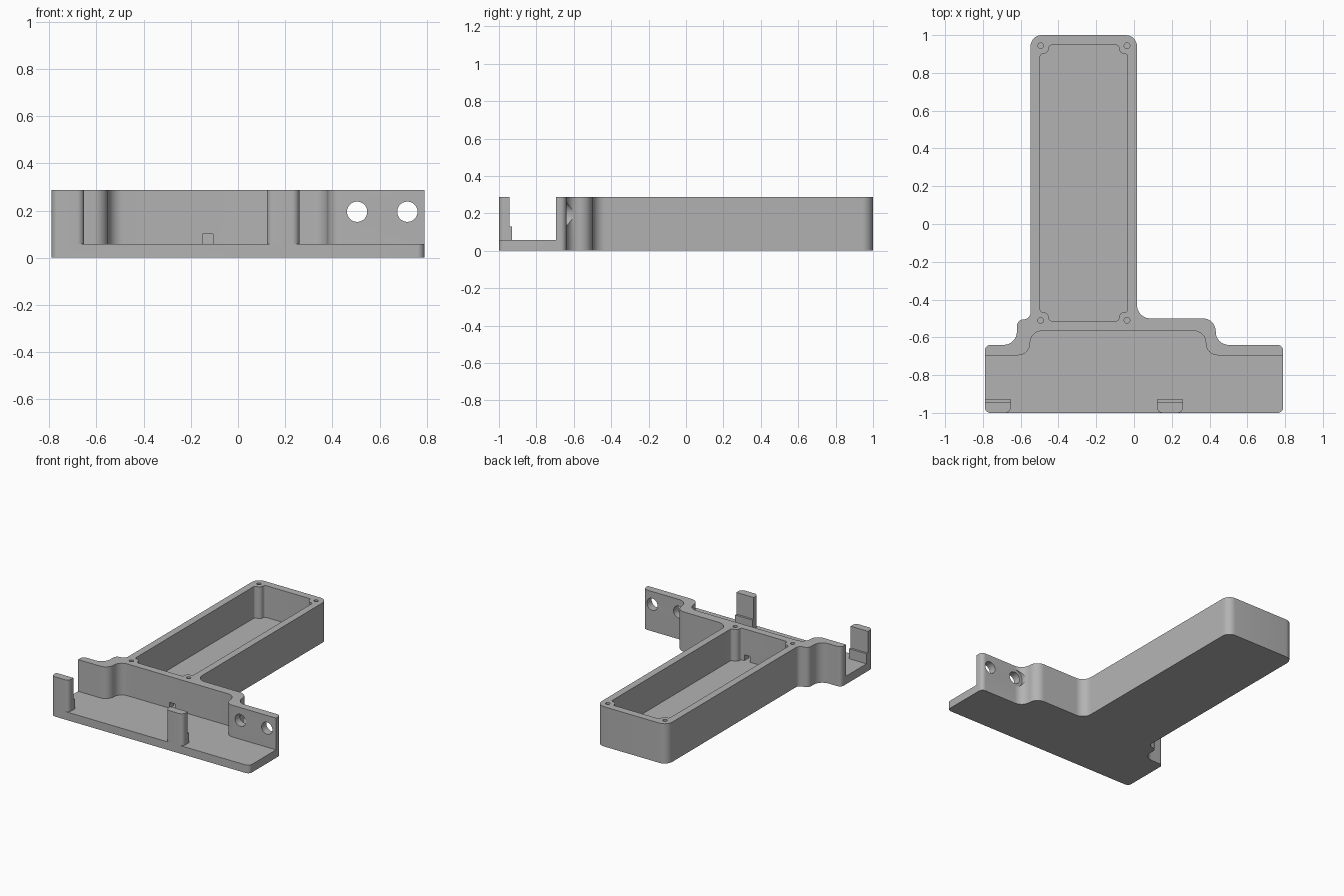
import bpy, bmesh, math
from mathutils import Vector

cube = bpy.data.objects.get("Cube")
if cube:
    bpy.data.objects.remove(cube, do_unlink=True)

grey = bpy.data.materials.new("plain grey")
grey.use_nodes = True
GREY = (0.45, 0.45, 0.45, 1)
grey.diffuse_color = GREY
grey.node_tree.nodes["Principled BSDF"].inputs["Base Color"].default_value = GREY

TOP, FLOOR = 0.287, 0.058


def rounded(points, steps=8):
    """Outline from (x, y, radius) corners, each replaced by an arc."""
    out = []
    for i, (x, y, r) in enumerate(points):
        p = Vector((x, y))
        if not r:
            out.append(p)
            continue
        a = (Vector(points[i - 1][:2]) - p).normalized()
        b = (Vector(points[(i + 1) % len(points)][:2]) - p).normalized()
        centre = p + (a + b) * r          # all corners are right angles
        for k in range(steps + 1):
            t = k / steps * math.pi / 2
            out.append(centre - b * r * math.cos(t) - a * r * math.sin(t))
    return out


def prism(name, outline, z0, z1):
    bm = bmesh.new()
    face = bm.faces.new([bm.verts.new((p.x, p.y, z0)) for p in outline])
    up = bmesh.ops.extrude_face_region(bm, geom=[face])["geom"]
    bmesh.ops.translate(bm, vec=(0, 0, z1 - z0),
                        verts=[v for v in up if isinstance(v, bmesh.types.BMVert)])
    bmesh.ops.recalc_face_normals(bm, faces=bm.faces)
    mesh = bpy.data.meshes.new(name)
    bm.to_mesh(mesh)
    bm.free()
    mesh.materials.append(grey)
    obj = bpy.data.objects.new(name, mesh)
    bpy.context.collection.objects.link(obj)
    return obj


def box(name, x0, x1, y0, y1, z0, z1, front=0):
    return prism(name, rounded([(x0, y0, front), (x1, y0, front),
                                (x1, y1, 0), (x0, y1, 0)]), z0, z1)


def cylinder(name, r, depth, location, along_y=False):
    bpy.ops.mesh.primitive_cylinder_add(
        vertices=32, radius=r, depth=depth, location=location,
        rotation=(math.pi / 2 if along_y else 0, 0, 0))
    obj = bpy.context.object
    obj.name = name
    obj.data.materials.append(grey)
    return obj


def combine(target, tool, operation):
    mod = target.modifiers.new(tool.name, "BOOLEAN")
    mod.operation, mod.solver, mod.object = operation, "EXACT", tool
    bpy.context.view_layer.objects.active = target
    bpy.ops.object.modifier_apply(modifier=mod.name)
    bpy.data.objects.remove(tool, do_unlink=True)


# Whole plan outline: wide front tray with a long box behind it
body = prism("bracket_body", rounded([
    (-0.79, -1, 0.03), (0.79, -1, 0.03), (0.79, -0.64, 0.03),
    (0.433, -0.64, 0.068), (0.433, -0.5, 0.068), (0.016, -0.5, 0.07),
    (0.016, 1, 0.06), (-0.548, 1, 0.06), (-0.548, -0.505, 0.035),
    (-0.62, -0.505, 0.035), (-0.62, -0.64, 0.07), (-0.79, -0.64, 0.03)]), 0, TOP)

# Open tray in front of the curved wall
combine(body, prism("tray_cut", rounded([
    (-0.85, -1.1, 0), (0.85, -1.1, 0), (0.85, -0.695, 0), (0.38, -0.695, 0.063),
    (0.38, -0.566, 0.063), (-0.55, -0.566, 0.063), (-0.55, -0.695, 0.063),
    (-0.85, -0.695, 0)]), FLOOR, 0.5), "DIFFERENCE")

# Long pocket with a screw boss left standing in each corner
X0, X1, Y0, Y1, B = -0.497, -0.034, -0.513, 0.947, 0.046
pocket = []
for x, y, sx, sy in ((X0, Y0, 1, 1), (X1, Y0, -1, 1), (X1, Y1, -1, -1), (X0, Y1, 1, -1)):
    notch = [(x, y + sy * B, 0.015), (x + sx * B, y + sy * B, 0.03), (x + sx * B, y, 0.015)]
    pocket += notch if sx == sy else notch[::-1]
combine(body, prism("pocket_cut", rounded(pocket), FLOOR, 0.5), "DIFFERENCE")
for x in (X0 + 0.003, X1 - 0.003):
    for y in (Y0 + 0.003, Y1 - 0.003):
        combine(body, cylinder("screw_hole", 0.015, 0.4, (x, y, 0.3)), "DIFFERENCE")

# Cable slot between tray and pocket
combine(body, box("cable_slot", -0.15, -0.107, -0.6, -0.45, FLOOR, 0.1), "DIFFERENCE")

# Round mounting holes, with clearance for the screw heads behind
for x in (0.505, 0.718):
    combine(body, cylinder("mount_hole", 0.043, 0.2, (x, -0.67, 0.195), True), "DIFFERENCE")
    combine(body, cylinder("head_clearance", 0.066, 0.2, (x, -0.54, 0.195), True), "DIFFERENCE")

# Two stepped retaining tabs along the front edge
for x0, x1 in ((-0.79, -0.652), (0.122, 0.26)):
    combine(body, box("tab", x0, x1, -1, -0.945, 0.03, TOP, 0.03), "UNION")
    combine(body, box("tab_step", x0, x1, -0.96, -0.93, 0.03, 0.13), "UNION")

# Clean coplanar seams and shade the fillets smoothly
bm = bmesh.new()
bm.from_mesh(body.data)
bmesh.ops.remove_doubles(bm, verts=bm.verts, dist=0.0001)
bmesh.ops.dissolve_limit(bm, angle_limit=0.01, verts=bm.verts, edges=bm.edges)
bm.to_mesh(body.data)
bm.free()
bpy.ops.object.select_all(action="DESELECT")
body.select_set(True)
bpy.context.view_layer.objects.active = body
bpy.ops.object.shade_smooth_by_angle(angle=math.radians(30))
